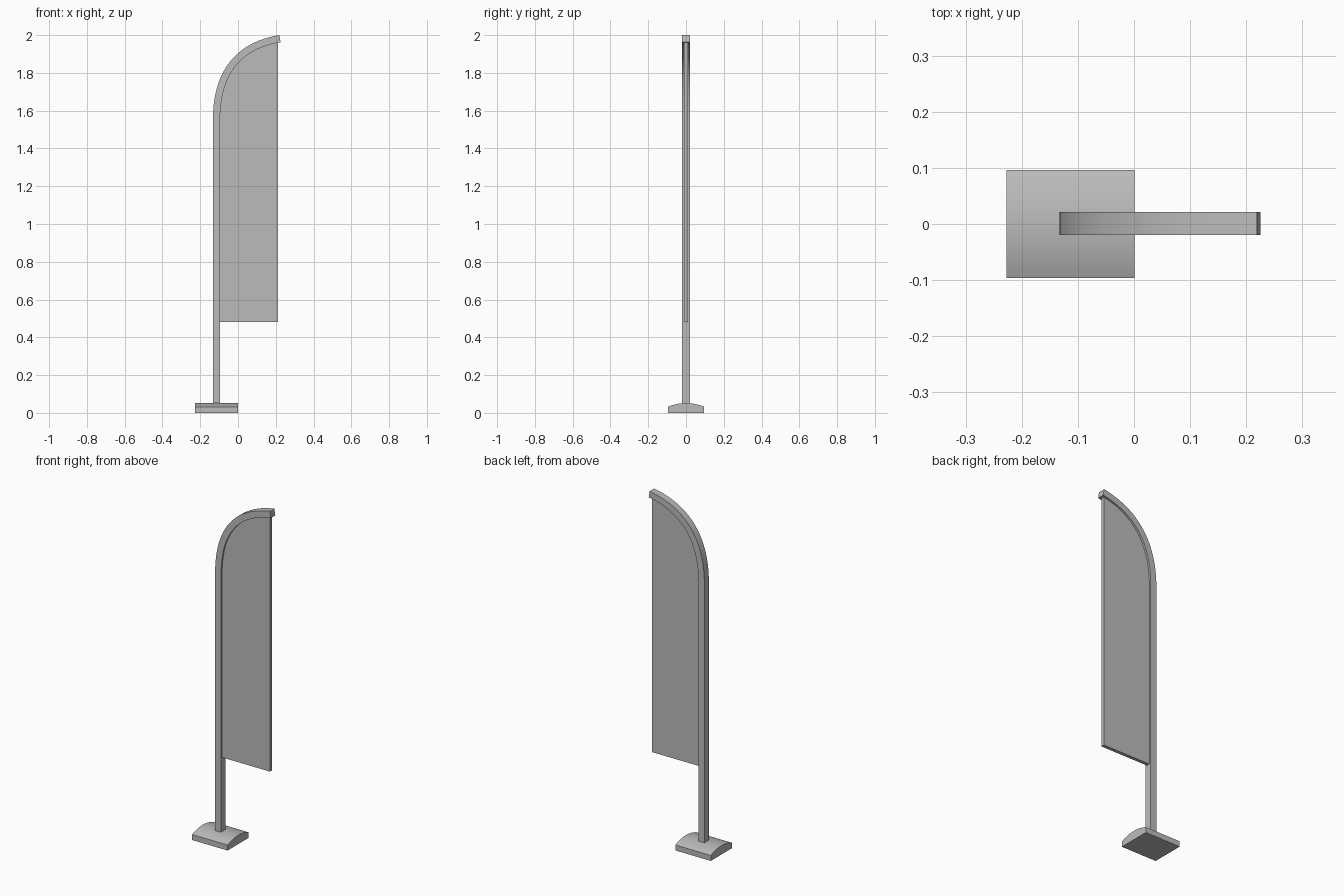
import bpy, bmesh, math
from mathutils import Vector

cube = bpy.data.objects.get("Cube")
if cube:
    bpy.data.objects.remove(cube, do_unlink=True)

grey = bpy.data.materials.new("plain grey")
grey.use_nodes = True
colour = (0.5, 0.5, 0.5, 1.0)
grey.diffuse_color = colour
grey.node_tree.nodes["Principled BSDF"].inputs["Base Color"].default_value = colour


def extrude_outline(name, outline, depth):
    """Solid from a closed outline of 3D points, pushed along the depth vector."""
    bm = bmesh.new()
    face = bm.faces.new([bm.verts.new(p) for p in outline])
    side = bmesh.ops.extrude_face_region(bm, geom=[face])
    moved = [g for g in side["geom"] if isinstance(g, bmesh.types.BMVert)]
    bmesh.ops.translate(bm, vec=depth, verts=moved)
    bmesh.ops.recalc_face_normals(bm, faces=bm.faces)
    mesh = bpy.data.meshes.new(name)
    bm.to_mesh(mesh)
    bm.free()
    mesh.materials.append(grey)
    obj = bpy.data.objects.new(name, mesh)
    bpy.context.collection.objects.link(obj)
    bpy.ops.object.select_all(action="DESELECT")
    obj.select_set(True)
    bpy.context.view_layer.objects.active = obj
    bpy.ops.object.shade_smooth_by_angle(angle=math.radians(30))
    return obj


# Pole centre line: straight up, then bending over to the left
POLE_X, BEND_Z, HALF = -0.114, 1.55, 0.019
p0, p1 = Vector((POLE_X, 0, BEND_Z)), Vector((POLE_X, 0, 1.80))
p2, p3 = Vector((0, 0, 1.945)), Vector((0.222, 0, 1.981))
STEPS = 24
centre, normals = [Vector((POLE_X, 0, 0.045))], [Vector((-1, 0, 0))]
for i in range(STEPS + 1):
    t = i / STEPS
    s = 1 - t
    centre.append(p0 * s**3 + p1 * 3*s*s*t + p2 * 3*s*t*t + p3 * t**3)
    d = ((p1 - p0) * s*s + (p2 - p1) * 2*s*t + (p3 - p2) * t*t).normalized()
    normals.append(Vector((-d.z, 0, d.x)))


def offset(distance):
    return [c + n * distance for c, n in zip(centre, normals)]


# Square-section bent pole
front = Vector((0, -0.02, 0))
outline = offset(HALF) + offset(-HALF)[::-1]
extrude_outline("pole", [p + front for p in outline], (0, 0.041, 0))

# Banner panel, its curved edge tucked inside the pole
FLAG_X, FLAG_Z = 0.212, 0.482
edge = [p for p in offset(-HALF * 0.6)[1:] if p.x < FLAG_X - 0.005]
top = Vector((FLAG_X, 0, p3.z - HALF * 0.6))
outline = [Vector((edge[0].x, 0, FLAG_Z))] + edge + [top, Vector((FLAG_X, 0, FLAG_Z))]
extrude_outline("banner", [p + front * 0.5 for p in outline], (0, 0.02, 0))

# Foot plate with a shallow domed top
WIDE, LOW, RISE = 0.0965, 0.032, 0.02
outline = [Vector((-0.227, -WIDE, 0)), Vector((-0.227, WIDE, 0))]
for i in range(17):
    u = 1 - i / 8
    outline.append(Vector((-0.227, WIDE * u, LOW + RISE * (1 - u * u))))
extrude_outline("base", outline, (0.228, 0, 0))
